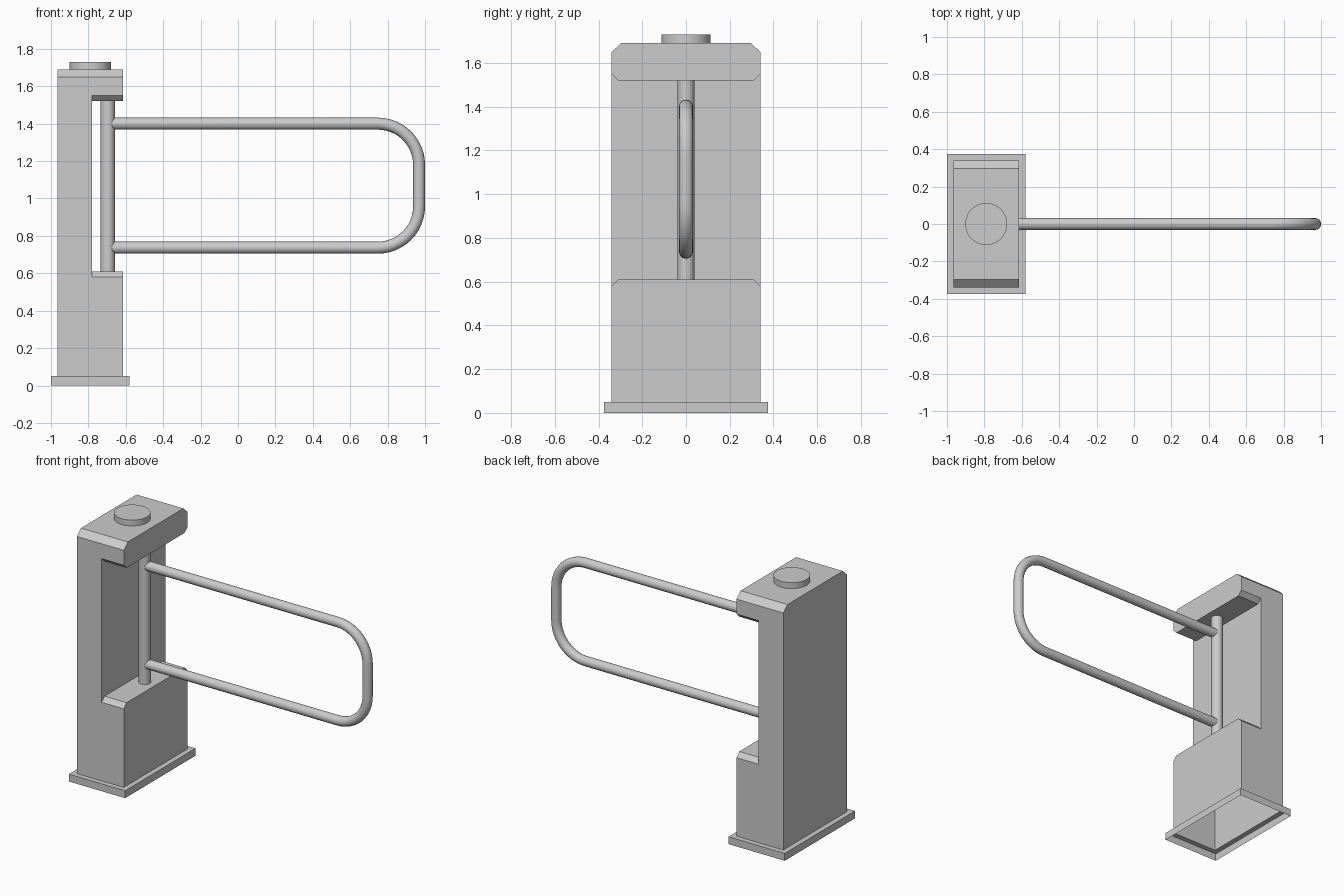
import bpy, bmesh, math

if "Cube" in bpy.data.objects:
    bpy.data.objects.remove(bpy.data.objects["Cube"])

X0, X1, W = -0.965, -0.615, 0.34      # cabinet footprint
Z0, Z1 = 0.05, 1.69


def make(name, bm):
    bmesh.ops.recalc_face_normals(bm, faces=bm.faces)
    me = bpy.data.meshes.new(name)
    bm.to_mesh(me)
    bm.free()
    ob = bpy.data.objects.new(name, me)
    bpy.context.collection.objects.link(ob)
    return ob


def prism_x(name, yz, xa, xb):
    """Extrude a y-z outline along x."""
    bm = bmesh.new()
    f = bm.faces.new([bm.verts.new((xa, y, z)) for y, z in yz])
    r = bmesh.ops.extrude_face_region(bm, geom=[f])
    vs = [v for v in r["geom"] if isinstance(v, bmesh.types.BMVert)]
    bmesh.ops.translate(bm, verts=vs, vec=(xb - xa, 0, 0))
    # extruding a region removes nothing here, so make sure the start is capped once
    if not f.is_valid:
        bmesh.ops.holes_fill(bm, edges=bm.edges)
    bmesh.ops.holes_fill(bm, edges=[e for e in bm.edges if e.is_boundary])
    return make(name, bm)


def mirrored(half):
    return half + [(-y, z) for y, z in reversed(half)]


def smooth(ob):
    bpy.ops.object.select_all(action='DESELECT')
    ob.select_set(True)
    bpy.context.view_layer.objects.active = ob
    bpy.ops.object.shade_smooth_by_angle(angle=math.radians(40))


def cylinder(name, x, r, z0, z1, sides, open_dirs):
    bpy.ops.mesh.primitive_cylinder_add(vertices=sides, radius=r, depth=z1 - z0,
                                        location=(x, 0, (z0 + z1) / 2))
    ob = bpy.context.object
    ob.name = name
    bm = bmesh.new()
    bm.from_mesh(ob.data)
    ends = [f for f in bm.faces if round(f.normal.z) in open_dirs and abs(f.normal.z) > 0.9]
    bmesh.ops.delete(bm, geom=ends, context='FACES')
    bm.to_mesh(ob.data)
    bm.free()
    smooth(ob)
    return ob


# cabinet: chamfered column with a notch whose lips are chamfered too
cabinet = prism_x("cabinet", mirrored([(W, Z0), (W, 1.65), (0.296, Z1)]), X0, X1)
cutter = prism_x("notch_cutter", mirrored(
    [(0.31, 0.61), (0.36, 0.56), (0.36, 1.57), (0.31, 1.52)]), -0.78, -0.5)
mod = cabinet.modifiers.new("notch", 'BOOLEAN')
mod.operation, mod.solver, mod.object = 'DIFFERENCE', 'EXACT', cutter
bpy.context.view_layer.objects.active = cabinet
bpy.ops.object.modifier_apply(modifier="notch")
bpy.data.objects.remove(cutter)

# the cabinet is open underneath
bm = bmesh.new()
bm.from_mesh(cabinet.data)
bottom = [f for f in bm.faces if all(abs(v.co.z - Z0) < 1e-4 for v in f.verts)]
bmesh.ops.delete(bm, geom=bottom, context='FACES')
bm.to_mesh(cabinet.data)
bm.free()

# base skirt: outer walls and a top ring, hollow below
bm = bmesh.new()
loops = []
for m, z in ((0.035, 0), (0.035, Z0), (0, Z0)):
    a, b, w = X0 - m, X1 + m, W + m
    loops.append([bm.verts.new((x, y, z)) for x, y in ((a, -w), (b, -w), (b, w), (a, w))])
for lo, hi in zip(loops, loops[1:]):
    for i in range(4):
        j = (i + 1) % 4
        bm.faces.new((lo[i], lo[j], hi[j], hi[i]))
make("base_plate", bm)

# round cap on top and hinge post in the notch
cylinder("top_cap", -0.79, 0.112, Z1, 1.73, 48, (-1,))
cylinder("hinge_post", -0.696, 0.038, 0.61, 1.52, 32, (-1, 1))

# swing gate: one bent tube with two rounded corners
R, XE, ZT, ZB = 0.22, 0.968, 1.40, 0.737
pts = [(-0.68, ZT)]
for cz, start in ((ZT - R, 90), (ZB + R, 0)):
    for i in range(13):
        t = math.radians(start - 90 * i / 12)
        pts.append((XE - R + R * math.cos(t), cz + R * math.sin(t)))
pts.append((-0.68, ZB))
cu = bpy.data.curves.new("gate_tube", 'CURVE')
cu.dimensions = '3D'
cu.bevel_depth, cu.bevel_resolution = 0.032, 6
sp = cu.splines.new('POLY')
sp.points.add(len(pts) - 1)
for p, (x, z) in zip(sp.points, pts):
    p.co = (x, 0, z, 1)
gate = bpy.data.objects.new("swing_gate", cu)
bpy.context.collection.objects.link(gate)
bpy.ops.object.select_all(action='DESELECT')
gate.select_set(True)
bpy.context.view_layer.objects.active = gate
bpy.ops.object.convert(target='MESH')
smooth(bpy.context.object)
